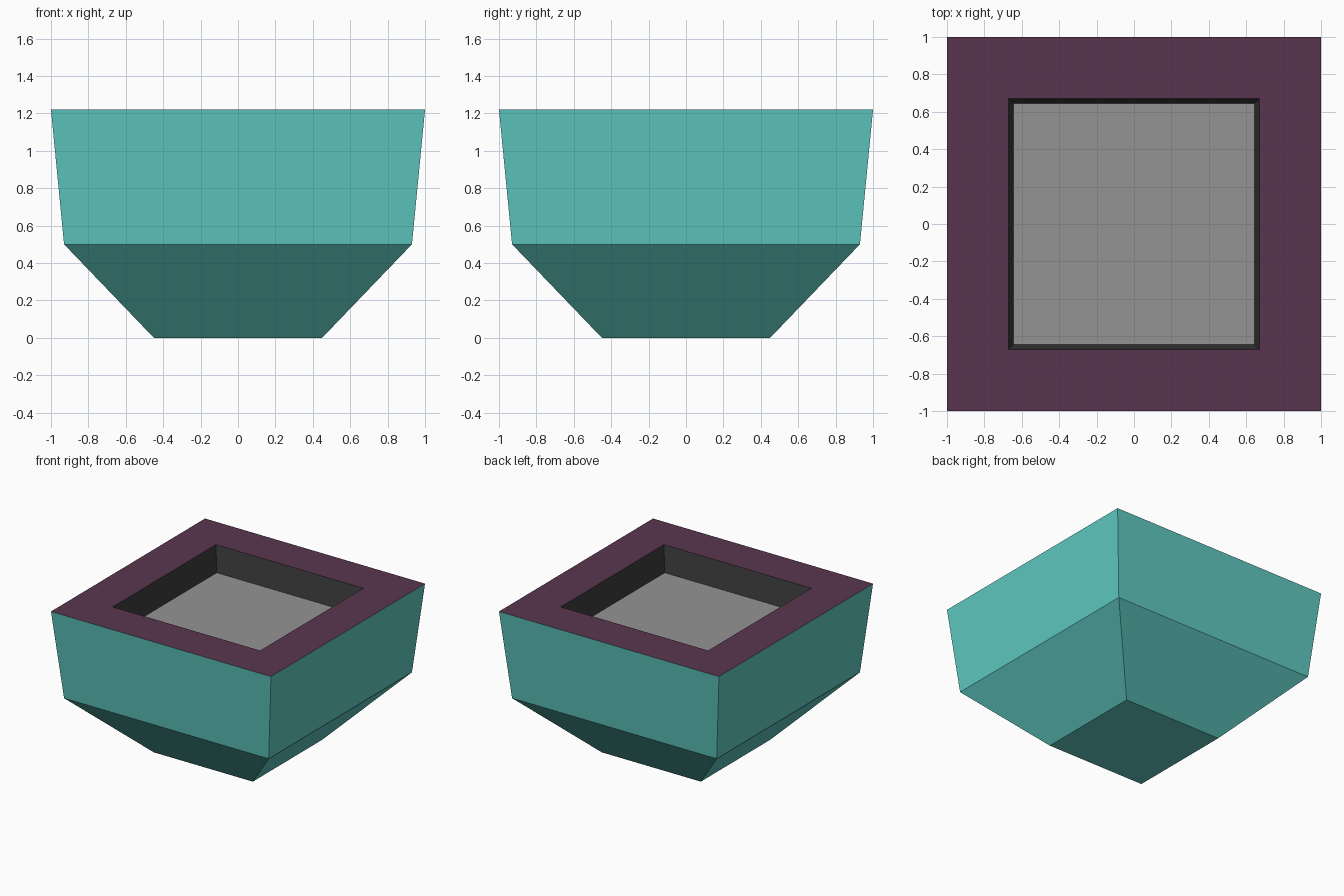
import bpy, bmesh

if "Cube" in bpy.data.objects:
    bpy.data.objects.remove(bpy.data.objects["Cube"])


def material(name, rgb):
    """Flat material from sRGB 0-255 values."""
    lin = [((c / 255 + 0.055) / 1.055) ** 2.4 for c in rgb]
    m = bpy.data.materials.new(name)
    m.diffuse_color = (*lin, 1)
    m.use_nodes = True
    m.node_tree.nodes["Principled BSDF"].inputs["Base Color"].default_value = m.diffuse_color
    return m


teal = material("teal", (95, 201, 193))
plum = material("plum", (90, 53, 80))
dark = material("dark grey", (61, 61, 61))
grey = material("mid grey", (148, 148, 148))


def square_loft(name, profile, mats, cap_bottom=None, cap_top=None):
    """Loft square rings (half width, z); mats holds one material per band."""
    bm = bmesh.new()
    rings = [[bm.verts.new((sx * h, sy * h, z))
              for sx, sy in ((-1, -1), (1, -1), (1, 1), (-1, 1))]
             for h, z in profile]
    used = []

    def add(verts, mat):
        if mat not in used:
            used.append(mat)
        bm.faces.new(verts).material_index = used.index(mat)

    for low, high, mat in zip(rings, rings[1:], mats):
        for i in range(4):
            j = (i + 1) % 4
            add((low[i], low[j], high[j], high[i]), mat)
    if cap_bottom:
        add(rings[0][::-1], cap_bottom)
    if cap_top:
        add(rings[-1], cap_top)
    mesh = bpy.data.meshes.new(name)
    bm.to_mesh(mesh)
    bm.free()
    for m in used:
        mesh.materials.append(m)
    obj = bpy.data.objects.new(name, mesh)
    bpy.context.collection.objects.link(obj)
    return obj


# Tapered body, flat rim, recess walls and recess floor
square_loft("tapered_basin",
            [(0.45, 0), (0.93, 0.5), (1.0, 1.22), (0.67, 1.22), (0.645, 1.005)],
            [teal, teal, plum, dark],
            cap_bottom=teal, cap_top=grey)
